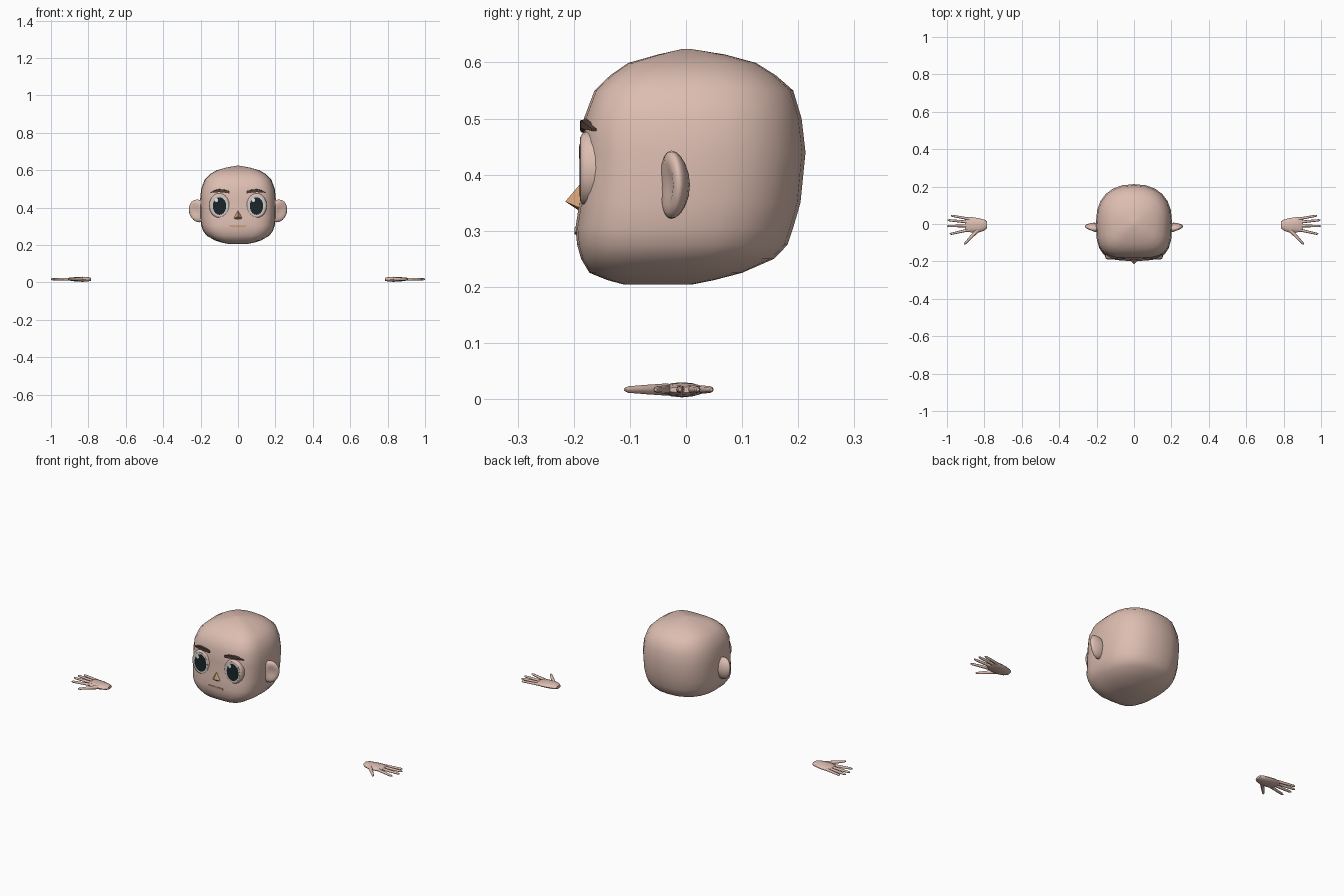
import bpy, bmesh, math
from mathutils import Vector

if "Cube" in bpy.data.objects:
    bpy.data.objects.remove(bpy.data.objects["Cube"])


def material(name, rgb):
    m = bpy.data.materials.new(name)
    m.diffuse_color = (*rgb, 1)
    m.use_nodes = True
    m.node_tree.nodes["Principled BSDF"].inputs["Base Color"].default_value = m.diffuse_color
    return m


SKIN = material("skin", (0.72, 0.51, 0.44))
SCLERA = material("eye_grey_white", (0.60, 0.62, 0.62))
PUPIL = material("pupil_black", (0.012, 0.017, 0.02))
GLINT = material("eye_highlight", (0.9, 0.92, 0.92))
BROW = material("brow_brown", (0.085, 0.05, 0.04))
NOSE = material("nose_tan", (0.68, 0.37, 0.19))
LIP = material("lip_tan", (0.62, 0.36, 0.24))


def finish(bm, name, mat, smooth=50):
    bmesh.ops.recalc_face_normals(bm, faces=bm.faces)
    me = bpy.data.meshes.new(name)
    bm.to_mesh(me)
    bm.free()
    me.materials.append(mat)
    if smooth:
        for p in me.polygons:
            p.use_smooth = True
        me.set_sharp_from_angle(angle=math.radians(smooth))
    ob = bpy.data.objects.new(name, me)
    bpy.context.collection.objects.link(ob)
    return ob


def loft(bm, rings):
    """Skin a list of equal-length point rings and cap both ends."""
    loops = [[bm.verts.new(p) for p in r] for r in rings]
    n = len(loops[0])
    for a, b in zip(loops, loops[1:]):
        for i in range(n):
            j = (i + 1) % n
            bm.faces.new((a[i], a[j], b[j], b[i]))
    bm.faces.new(loops[0])
    bm.faces.new(loops[-1])


def power(v, e):
    return math.copysign(abs(v) ** e, v)


# Head: stacked rings, boxy at the face and rounder at the back
HEAD = [  # z, front y, back y, half width
    (0.204, -0.11, 0.01, 0.045), (0.212, -0.14, 0.05, 0.085),
    (0.225, -0.172, 0.10, 0.125), (0.25, -0.187, 0.157, 0.168),
    (0.275, -0.194, 0.181, 0.187), (0.305, -0.197, 0.191, 0.197),
    (0.35, -0.19, 0.204, 0.202), (0.44, -0.185, 0.213, 0.203),
    (0.50, -0.182, 0.206, 0.197), (0.55, -0.163, 0.191, 0.178),
    (0.577, -0.135, 0.16, 0.152), (0.599, -0.103, 0.125, 0.115),
    (0.614, -0.05, 0.07, 0.062), (0.624, -0.006, 0.008, 0.006)]
rings = []
for z, yf, yb, w in HEAD:
    yc, ring = (yf + yb) / 2, []
    for i in range(24):
        a = math.tau * i / 24
        c, s = math.cos(a), math.sin(a)
        e = 2 / 3.6 if s < 0 else 2 / 2.3
        ring.append((w * power(c, e), yc + (yb - yc) * power(s, e), z))
    rings.append(ring)
bm = bmesh.new()
loft(bm, rings)
finish(bm, "head", SKIN, 80)


def ellipse(cx, cz, rx, rz, y, n=20):
    return [(cx + rx * math.cos(math.tau * i / n), y,
             cz + rz * math.sin(math.tau * i / n)) for i in range(n)]


def plate(name, mat, cx, cz, rx, rz, y):
    bm = bmesh.new()
    loft(bm, [ellipse(cx, cz, rx, rz, y + 0.004), ellipse(cx, cz, rx, rz, y)])
    finish(bm, name, mat)


def tube(bm, start, end, r0, r1, n=8):
    """Tapered finger with a rounded tip."""
    a, b = Vector(start), Vector(end)
    d = (b - a).normalized()
    side = d.cross(Vector((0, 0, 1))).normalized()
    up = side.cross(d)
    rings = []
    for t, r in ((0, r0), (0.5, (r0 + r1) / 2), (0.92, r1), (1, r1 * 0.5)):
        p = a.lerp(b, t)
        rings.append([p + side * r * math.cos(math.tau * i / n)
                      + up * r * math.sin(math.tau * i / n) for i in range(n)])
    loft(bm, rings)


for s, side in ((-1, "right"), (1, "left")):
    # Eye: raised skin rim with flat layers in front
    cx, cz = s * 0.099, 0.41
    bm = bmesh.new()
    loft(bm, [ellipse(cx, cz, 0.055 * k, 0.067 * k, y) for y, k in
              ((-0.158, 1), (-0.176, 1), (-0.184, 0.96), (-0.188, 0.86))])
    finish(bm, side + "_eye_rim", SKIN)
    plate(side + "_eye_white", SCLERA, cx, cz, 0.045, 0.057, -0.1888)
    plate(side + "_pupil", PUPIL, cx, cz - 0.002, 0.036, 0.047, -0.1896)
    plate(side + "_eye_highlight", GLINT, cx - 0.017, cz + 0.03, 0.009, 0.011, -0.1904)

    # Eyebrow: tapered arch wrapping the forehead
    bm = bmesh.new()
    rings = []
    for x, z, h, y in ((0.045, 0.482, 0.007, -0.186), (0.07, 0.488, 0.009, -0.189),
                       (0.10, 0.491, 0.009, -0.188), (0.125, 0.488, 0.007, -0.182),
                       (0.148, 0.480, 0.002, -0.168)):
        rings.append([(s * x, y, z - h), (s * x, y, z + h * 0.7),
                      (s * x, y + 0.022, z + h), (s * x, y + 0.022, z - h)])
    loft(bm, rings)
    finish(bm, side + "_eyebrow", BROW, 30)

    # Ear: wedge-shaped shell, thick at the head, hollowed at the front
    bm = bmesh.new()
    bmesh.ops.create_uvsphere(bm, u_segments=16, v_segments=10, radius=1)
    for v in bm.verts:
        x, y, z = v.co
        hollow = 0.012 * max(0, 1 - (x - 0.25) ** 2 * 3 - z * z * 2.2) if y < 0 else 0
        X = 0.213 + 0.05 * x + 0.006 * z
        Y = -0.018 + 0.025 * y * (1 - 0.35 * x) + hollow + 0.006 * x - 0.008 * z * z
        v.co = (s * X, Y, 0.382 + 0.061 * z)
    finish(bm, side + "_ear", SKIN, 80)

    # Palm: flattened oval sections from wrist to knuckles
    bm = bmesh.new()
    rings = []
    for x, y, w, t in ((0.787, -0.004, 0.019, 0.008), (0.80, -0.006, 0.029, 0.012),
                       (0.83, -0.007, 0.038, 0.0135), (0.865, -0.004, 0.041, 0.012),
                       (0.892, -0.003, 0.039, 0.009), (0.903, -0.003, 0.035, 0.005)):
        rings.append([(s * x, y + w * math.cos(math.tau * i / 12),
                       0.0165 + t * math.sin(math.tau * i / 12)) for i in range(12)])
    loft(bm, rings)
    finish(bm, side + "_palm", SKIN, 60)

    # Fingers and thumb
    bm = bmesh.new()
    for bx, by, tx, ty, r in ((0.88, 0.027, 0.978, 0.045, 0.0075),
                              (0.885, 0.010, 0.997, 0.021, 0.008),
                              (0.885, -0.010, 1.0, -0.011, 0.008),
                              (0.88, -0.031, 0.985, -0.054, 0.008),
                              (0.835, -0.032, 0.908, -0.109, 0.011)):
        tube(bm, (s * bx, by, 0.017), (s * tx, ty, 0.017), r, 0.0058)
    finish(bm, side + "_fingers", SKIN, 60)

# Nose: small faceted pyramid
bm = bmesh.new()
top, lft, rgt, low, tip = [bm.verts.new(p) for p in (
    (0, -0.183, 0.390), (-0.03, -0.183, 0.338), (0.03, -0.183, 0.338),
    (0, -0.188, 0.334), (0, -0.215, 0.352))]
for f in ((top, lft, tip), (top, tip, rgt), (lft, low, tip), (low, rgt, tip),
          (top, rgt, low, lft)):
    bm.faces.new(f)
finish(bm, "nose", NOSE, 0)

# Mouth: thin bar with a fuller middle
bm = bmesh.new()
rings = []
for x, h in ((-0.045, 0.003), (-0.025, 0.007), (0, 0.008), (0.025, 0.007), (0.045, 0.003)):
    rings.append([(x, y, 0.301 + dz) for y, dz in
                  ((-0.190, -h), (-0.199, -h), (-0.199, 0.005), (-0.190, 0.005))])
loft(bm, rings)
finish(bm, "mouth", LIP, 30)
